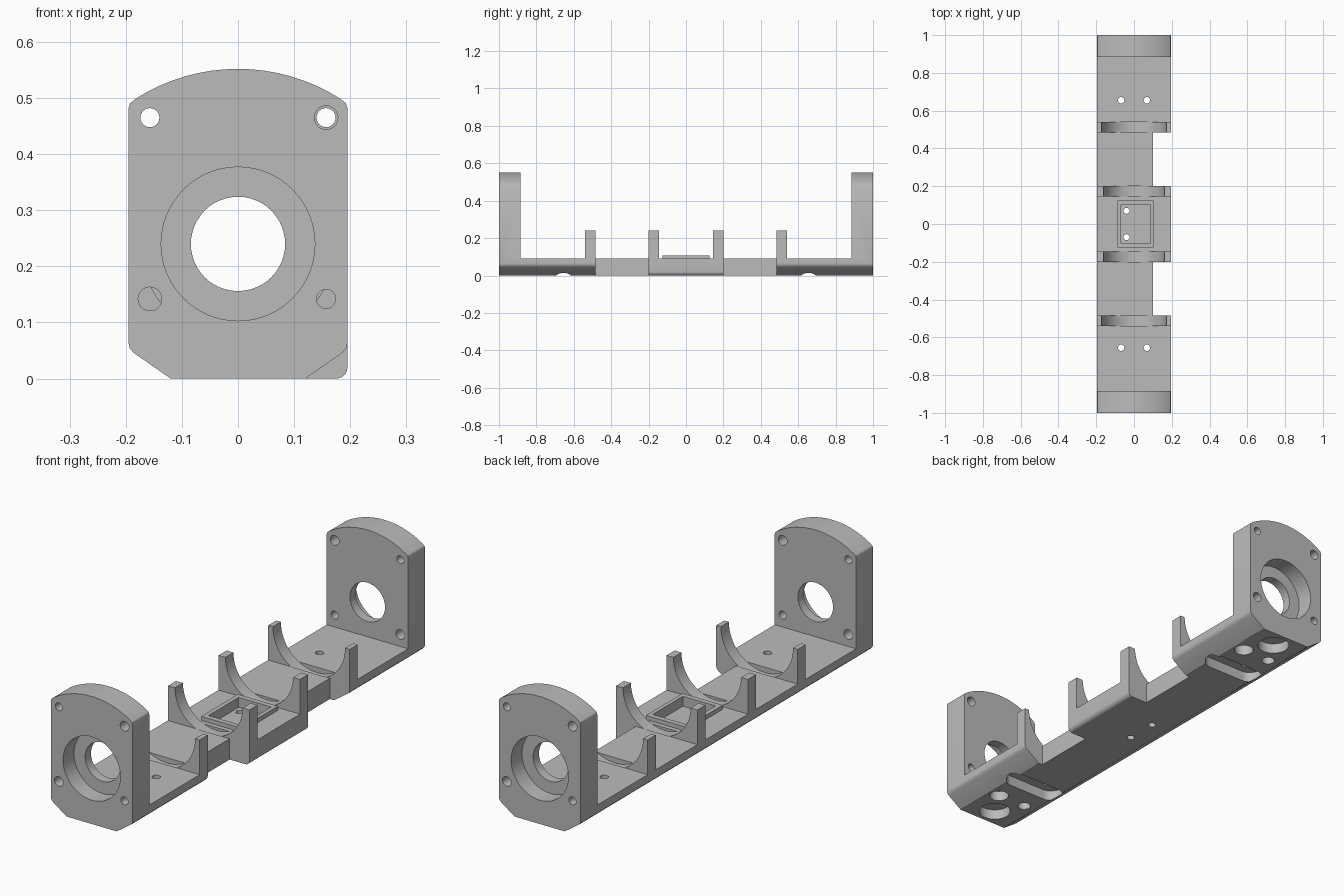
import bpy, bmesh, math
from mathutils import Matrix, Vector

if "Cube" in bpy.data.objects:
    bpy.data.objects.remove(bpy.data.objects["Cube"])

grey = bpy.data.materials.new("plain_grey")
grey.diffuse_color = (0.5, 0.5, 0.5, 1)
grey.use_nodes = True
grey.node_tree.nodes["Principled BSDF"].inputs["Base Color"].default_value = grey.diffuse_color

W, DECK, AXIS = 0.195, 0.09, 0.24   # half width, deck height, bore axis height


def prism(name, pts, to3d, direction):
    """Extrude a closed 2D outline."""
    bm = bmesh.new()
    face = bm.faces.new([bm.verts.new(to3d(*p)) for p in pts])
    out = bmesh.ops.extrude_face_region(bm, geom=[face])
    verts = [v for v in out["geom"] if isinstance(v, bmesh.types.BMVert)]
    bmesh.ops.translate(bm, verts=verts, vec=direction)
    bmesh.ops.recalc_face_normals(bm, faces=bm.faces)
    me = bpy.data.meshes.new(name)
    bm.to_mesh(me)
    bm.free()
    ob = bpy.data.objects.new(name, me)
    bpy.context.collection.objects.link(ob)
    return ob


def along_y(name, pts, y0, y1):
    return prism(name, pts, lambda x, z: (x, y0, z), Vector((0, y1 - y0, 0)))


def along_z(name, pts, z0, z1):
    return prism(name, pts, lambda x, y: (x, y, z0), Vector((0, 0, z1 - z0)))


def arc(cx, cy, r, a0, a1, n):
    return [(cx + r * math.cos(math.radians(a0 + (a1 - a0) * i / n)),
             cy + r * math.sin(math.radians(a0 + (a1 - a0) * i / n))) for i in range(n + 1)]


def circle(cx, cy, r, n=32):
    return arc(cx, cy, r, 0, 360, n)[:-1]


def rect(x0, y0, x1, y1):
    return [(x0, y0), (x1, y0), (x1, y1), (x0, y1)]


def mirror(pts):
    return [(-x, z) for x, z in reversed(pts)]


def combine(body, tool, op):
    m = body.modifiers.new("join", "BOOLEAN")
    m.operation, m.solver, m.object = op, "EXACT", tool
    bpy.context.view_layer.update()
    dg = bpy.context.evaluated_depsgraph_get()
    me = bpy.data.meshes.new_from_object(body.evaluated_get(dg))
    body.modifiers.clear()
    body.data = me
    bpy.data.objects.remove(tool)


# Cross-sections
bevel = [(0.12, 0), (0.186, 0.046), (0.193, 0.054), (W, 0.063)]
bevel_l = mirror(bevel)
rounded = arc(W - 0.02, 0.02, 0.02, -90, 0, 6)
top_r = 0.339
half = math.degrees(math.asin(0.182 / top_r))
crown = arc(0, 0.552 - top_r, top_r, 90 - half, 90 + half, 16)
plate = bevel + [(W, 0.482), (0.192, 0.491)] + crown + [(-0.192, 0.491), (-W, 0.482)] + bevel_l
end_deck = bevel + [(W, DECK), (-W, DECK)] + bevel_l
mid_deck = rounded + [(W, DECK), (-W, DECK)] + bevel_l
slim_deck = [(0.1, 0), (0.1, DECK), (-W, DECK)] + bevel_l

# Deck: slim spine, wide middle
body = along_y("cradle_bracket", slim_deck, -0.6, 0.6)
combine(body, along_y("middle_deck", mid_deck, -0.2, 0.2), "UNION")

for s in (-1, 1):
    # Wide deck ends and upright end plates
    combine(body, along_y("end_deck", end_deck, s * 0.485, s * 0.95), "UNION")
    combine(body, along_y("end_plate", plate, s * 0.885, s * 1.0), "UNION")
    # Cradle saddles with round seats
    for y0, y1, r in ((0.145, 0.2, 0.162), (0.485, 0.54, 0.173)):
        combine(body, along_y("saddle", rect(-W, 0.075, W, AXIS), s * y0, s * y1), "UNION")
        combine(body, along_y("seat_cut", circle(0, AXIS, r, 64), s * y0, s * y1), "DIFFERENCE")
    # Plate bore, stepped recess and corner holes
    combine(body, along_y("bore", circle(0, AXIS, 0.084, 48), s * 0.87, s * 1.02), "DIFFERENCE")
    combine(body, along_y("recess", circle(0, AXIS, 0.137, 64), s * 0.925, s * 1.02), "DIFFERENCE")
    for sx in (-1, 1):
        for z, big in ((0.465, sx * s < 0), (0.142, sx * s > 0)):
            r = 0.021 if big else 0.017
            combine(body, along_y("corner_hole", circle(sx * 0.157, z, r, 24), s * 0.87, s * 1.02),
                    "DIFFERENCE")
    # Underside slot, blind holes and deck screw holes
    yc = s * 0.655
    slot = arc(0.09, yc, 0.05, -90, 90, 16) + arc(-0.09, yc, 0.05, 90, 270, 16)
    combine(body, along_z("slot", slot, -0.02, 0.045), "DIFFERENCE")
    for x, y, r, z in ((0, 0.918, 0.066, 0.045), (0.07, 0.806, 0.04, 0.045),
                       (-0.067, 0.804, 0.027, 0.045),
                       (0.068, 0.655, 0.017, 0.12), (-0.068, 0.655, 0.017, 0.12)):
        combine(body, along_z("deck_hole", circle(x, s * y, r), -0.02, z), "DIFFERENCE")

# Raised frame with pocket in the middle
combine(body, along_z("frame", rect(-0.088, -0.125, 0.104, 0.125), 0.07, 0.108), "UNION")
combine(body, along_z("pocket", rect(-0.069, -0.103, 0.087, 0.103), 0.065, 0.15), "DIFFERENCE")
for y in (-0.07, 0.07):
    combine(body, along_z("pin_hole", circle(-0.04, y, 0.016, 24), -0.02, 0.15), "DIFFERENCE")

# Finish
body.data.materials.clear()
body.data.materials.append(grey)
for p in body.data.polygons:
    p.material_index = 0
bpy.context.view_layer.objects.active = body
body.select_set(True)
bpy.ops.object.shade_smooth_by_angle(angle=math.radians(30))
